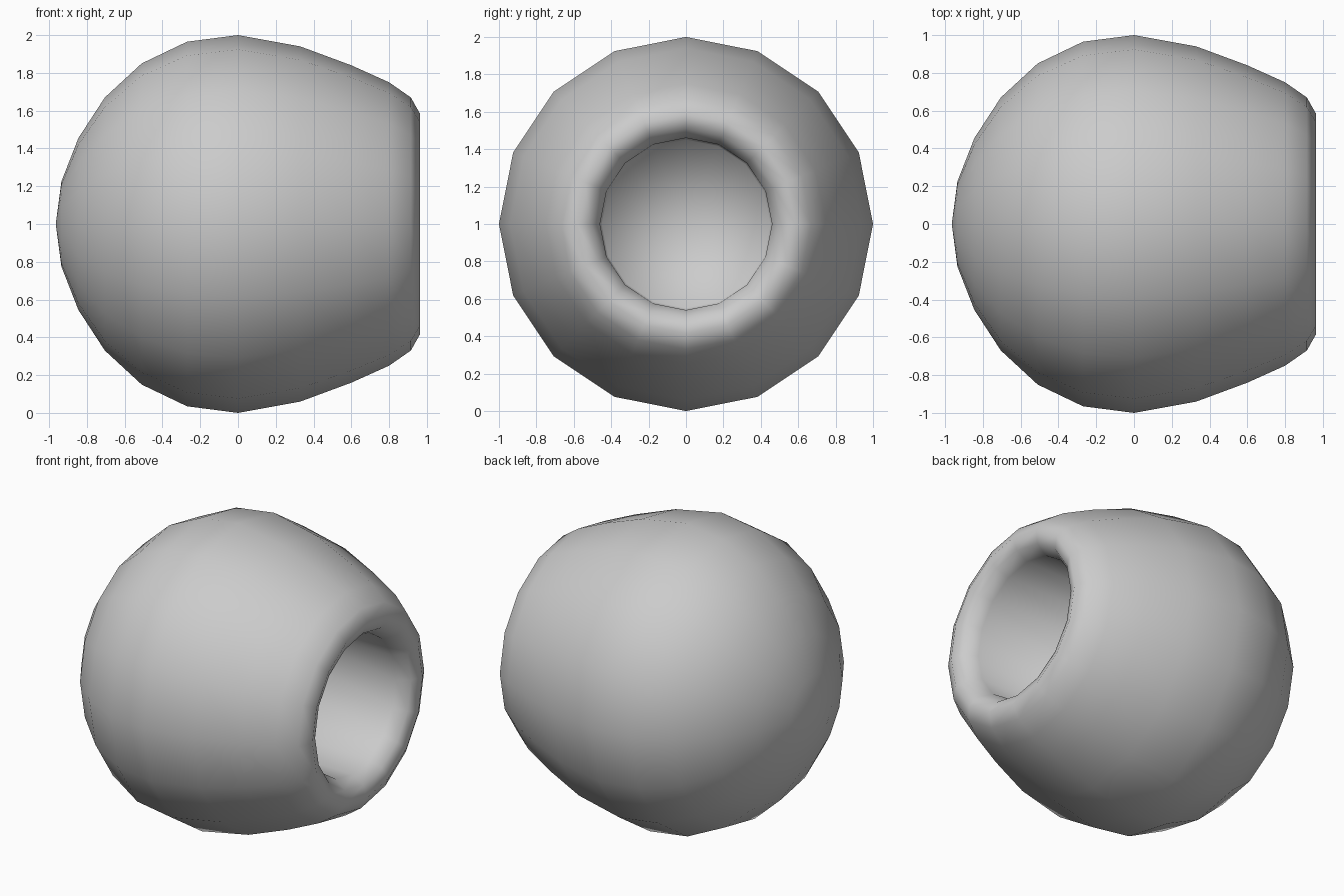
import bpy
import bmesh
import math
from mathutils import Vector

SIDES = 16

default = bpy.data.objects.get("Cube")
if default:
    bpy.data.objects.remove(default, do_unlink=True)

# Single light grey material
grey = bpy.data.materials.new("light_grey")
grey.use_nodes = True
colour = (0.6, 0.6, 0.6, 1.0)
grey.diffuse_color = colour
grey.node_tree.nodes["Principled BSDF"].inputs["Base Color"].default_value = colour

# Profile as (position along x, radius): closed end, belly, lip, bore, floor
outside = [(-0.965, 0), (-0.935, 0.225), (-0.845, 0.455), (-0.705, 0.67),
           (-0.51, 0.85), (-0.27, 0.965), (0, 1), (0.33, 0.94),
           (0.6, 0.84), (0.8, 0.75)]
lip = [(0.915, 0.67), (0.963, 0.585), (0.93, 0.51), (0.85, 0.46)]
bore = [(0, 0.45), (0, 0)]


def lathe(name, profile, material):
    """Revolve a profile about the x axis into a smooth closed body."""
    bm = bmesh.new()
    verts = [bm.verts.new((x, 0, r)) for x, r in profile]
    edges = [bm.edges.new(pair) for pair in zip(verts, verts[1:])]
    bmesh.ops.spin(bm, geom=verts + edges, cent=(0, 0, 0), axis=(1, 0, 0),
                   angle=math.tau, steps=SIDES, use_duplicate=False)
    bmesh.ops.remove_doubles(bm, verts=bm.verts, dist=0.001)
    bmesh.ops.recalc_face_normals(bm, faces=bm.faces)
    bmesh.ops.translate(bm, verts=bm.verts, vec=Vector((0, 0, 1)))
    for face in bm.faces:
        face.smooth = True
    mesh = bpy.data.meshes.new(name)
    bm.to_mesh(mesh)
    bm.free()
    mesh.materials.append(material)
    obj = bpy.data.objects.new(name, mesh)
    bpy.context.collection.objects.link(obj)
    return obj


# Rounded ball with a round socket on its left side
lathe("hollow_ball", outside + lip + bore, grey)
